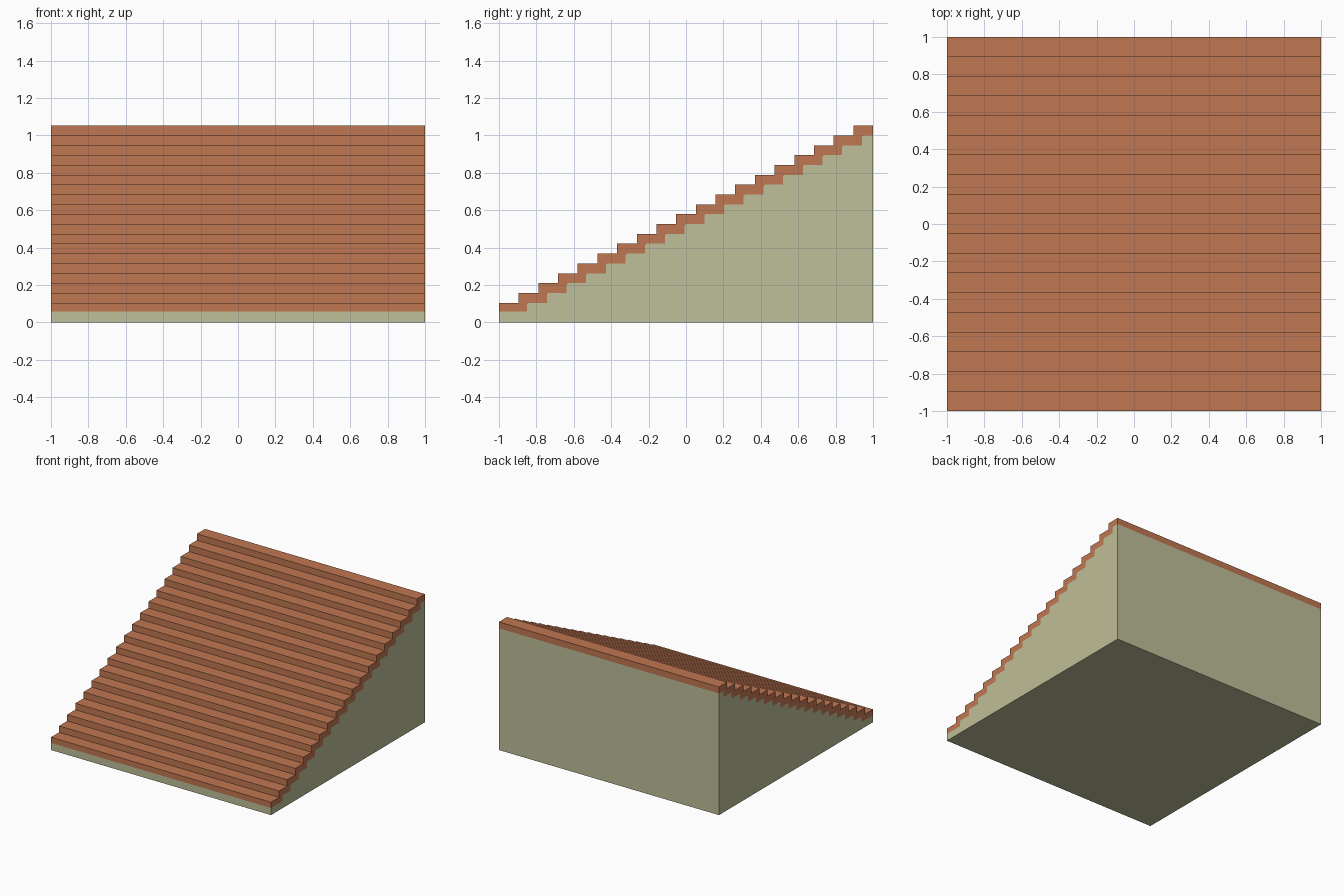
import bpy
import bmesh

cube = bpy.data.objects.get("Cube")
if cube:
    bpy.data.objects.remove(cube, do_unlink=True)

STEPS = 19
RUN = 2 / STEPS
RISE = 1 / STEPS
CHAMFER = 0.008


def material(name, colour):
    mat = bpy.data.materials.new(name)
    mat.use_nodes = True
    mat.diffuse_color = colour
    mat.node_tree.nodes["Principled BSDF"].inputs["Base Color"].default_value = colour
    return mat


def extrude_profile(name, profile, mat):
    """Extrude a closed (y, z) outline across the full width."""
    bm = bmesh.new()
    face = bm.faces.new([bm.verts.new((-1, y, z)) for y, z in profile])
    extruded = bmesh.ops.extrude_face_region(bm, geom=[face])
    moved = [v for v in extruded["geom"] if isinstance(v, bmesh.types.BMVert)]
    bmesh.ops.translate(bm, verts=moved, vec=(2, 0, 0))
    bmesh.ops.recalc_face_normals(bm, faces=bm.faces)
    mesh = bpy.data.meshes.new(name)
    bm.to_mesh(mesh)
    bm.free()
    mesh.materials.append(mat)
    obj = bpy.data.objects.new(name, mesh)
    bpy.context.collection.objects.link(obj)
    return obj


# Underside line of the treads, with a small chamfer on each nose
lower = [(-1, RISE + 0.006)]
for i in range(1, STEPS):
    y = -1 + (i + 0.43) * RUN
    z = (i + 1) * RISE
    below = lower[-1][1]
    lower += [(y, below), (y, z - CHAMFER), (y + CHAMFER, z)]
lower.append((1, STEPS * RISE))

# Top line of the treads
upper = []
for i in range(STEPS):
    z = (i + 2) * RISE
    upper += [(-1 + i * RUN, z), (-1 + (i + 1) * RUN, z)]

terracotta = material("terracotta", (0.527, 0.184, 0.084, 1))
sage = material("pale sage", (0.521, 0.521, 0.319, 1))

# Solid wedge under the stairs
extrude_profile("stair_base", [(-1, 0)] + lower + [(1, 0)], sage)

# Continuous stepped covering
extrude_profile("stair_treads", lower + upper[::-1], terracotta)
